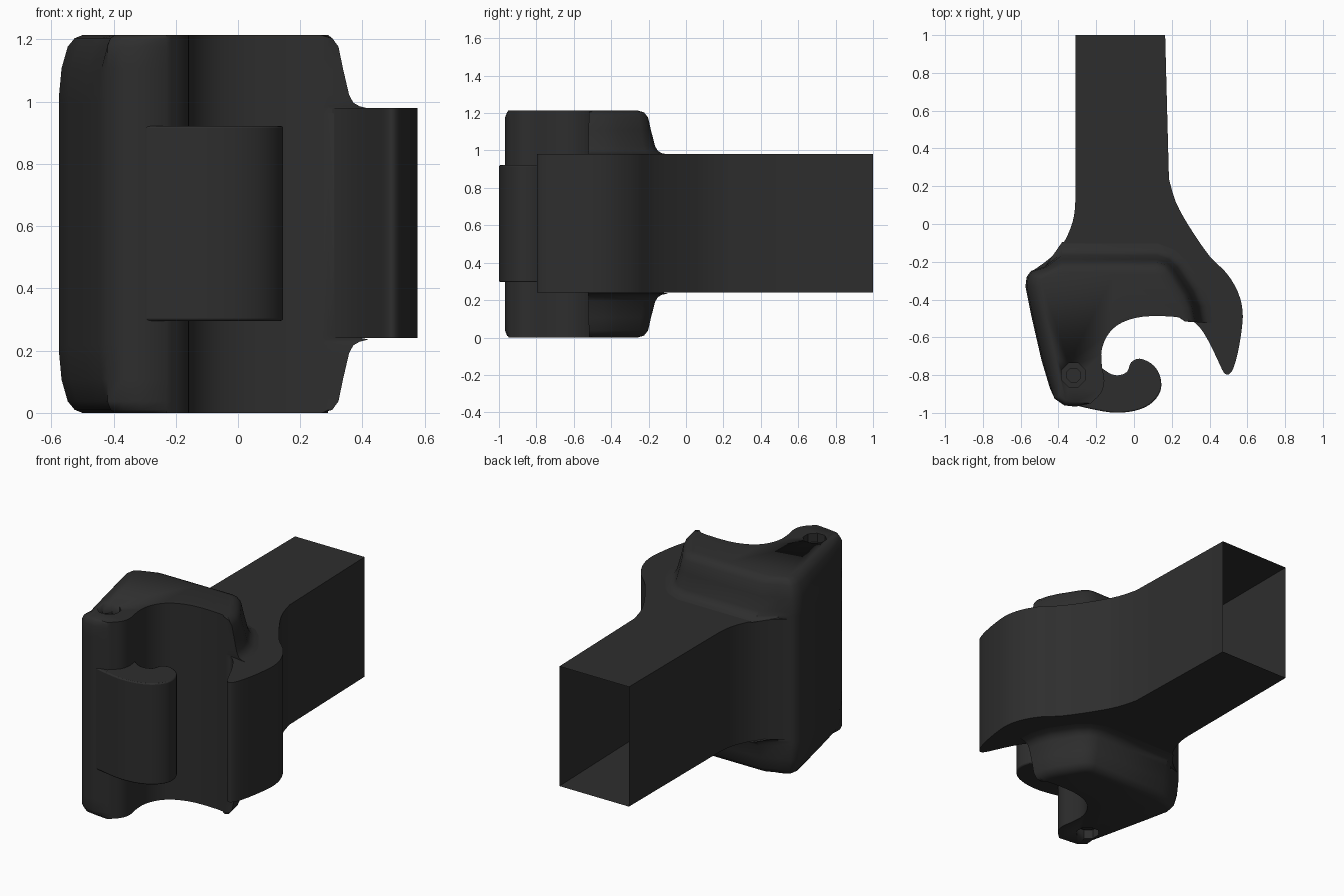
import bpy, bmesh, math

if "Cube" in bpy.data.objects:
    bpy.data.objects.remove(bpy.data.objects["Cube"])

CZ = 0.607  # mid height of the whole part

black = bpy.data.materials.new("matte_black")
black.diffuse_color = (0.027, 0.027, 0.027, 1)
black.use_nodes = True
black.node_tree.nodes["Principled BSDF"].inputs["Base Color"].default_value = black.diffuse_color


def finish(name, bm, angle=32):
    me = bpy.data.meshes.new(name)
    bm.to_mesh(me)
    bm.free()
    ob = bpy.data.objects.new(name, me)
    bpy.context.collection.objects.link(ob)
    me.materials.append(black)
    bpy.ops.object.select_all(action='DESELECT')
    ob.select_set(True)
    bpy.context.view_layer.objects.active = ob
    bpy.ops.object.shade_smooth_by_angle(angle=math.radians(angle))
    return ob


def smooth_path(pts, n=3):
    """Catmull-Rom curve through an open path."""
    p = [pts[0]] + pts + [pts[-1]]
    out = []
    for i in range(1, len(p) - 2):
        a, b, c, d = p[i - 1:i + 3]
        for k in range(n):
            t = k / n
            out.append(tuple(0.5 * (2 * b[j] + (c[j] - a[j]) * t
                             + (2 * a[j] - 5 * b[j] + 4 * c[j] - d[j]) * t * t
                             + (3 * b[j] - a[j] - 3 * c[j] + d[j]) * t ** 3)
                             for j in range(2)))
    return out + [pts[-1]]


def loft(rings):
    """Closed skin through equal rings of points, capped at both ends."""
    bm = bmesh.new()
    rows = [[bm.verts.new(p) for p in ring] for ring in rings]
    n = len(rows[0])
    for a, b in zip(rows, rows[1:]):
        for i in range(n):
            j = (i + 1) % n
            bm.faces.new((a[i], a[j], b[j], b[i]))
    bm.faces.new(rows[0][::-1])
    bm.faces.new(rows[-1])
    bmesh.ops.recalc_face_normals(bm, faces=bm.faces)
    return bm


def prism(pts, z0, z1):
    return loft([[(x, y, z) for x, y in pts] for z in (z0, z1)])


# Arm with fixed jaw: open-ended square tube that flares into a claw
left = smooth_path([(-0.31, 0.14), (-0.315, 0.06), (-0.335, -0.02), (-0.38, -0.11),
                    (-0.45, -0.185), (-0.54, -0.25)])
right = smooth_path([(0.185, 0.24), (0.22, 0.12), (0.29, -0.01), (0.40, -0.17),
                     (0.49, -0.26), (0.55, -0.36), (0.575, -0.46), (0.57, -0.56),
                     (0.55, -0.68), (0.525, -0.765), (0.50, -0.797), (0.475, -0.785),
                     (0.45, -0.735), (0.40, -0.63), (0.35, -0.55), (0.30, -0.505)])
arm_profile = ([(-0.31, 1.0)] + left + [(-0.50, -0.32), (-0.30, -0.45), (0.20, -0.48)]
               + right[::-1] + [(0.165, 1.0)])
bm = prism(arm_profile, 0.24, 0.98)
end = [f for f in bm.faces if all(v.co.y > 0.99 for v in f.verts)]
bmesh.ops.delete(bm, geom=end, context='FACES_ONLY')
finish("arm_and_jaw", bm)

# Head block: profile points with a side kind and an outward direction
# L = rounded left side, B = sloping back and right, F = front, N = plain recess
head = [(-0.575, -0.33, 'L', -1, 0), (-0.568, -0.28, 'L', -1, 0.15),
        (-0.545, -0.248, 'L', -0.8, 0.5), (-0.47, -0.225, 'L', -0.3, 0.6),
        (-0.38, -0.195, 'B', 0, 1), (-0.1, -0.195, 'B', 0, 1),
        (0.12, -0.195, 'B', 0.1, 1), (0.17, -0.21, 'B', 0.5, 0.8),
        (0.205, -0.245, 'B', 0.8, 0.55), (0.285, -0.37, 'B', 0.95, 0.4),
        (0.315, -0.44, 'B', 1, 0.1), (0.33, -0.52, 'B', 0.9, -0.05)]
recess = smooth_path([(0.29, -0.505), (0.20, -0.49), (0.05, -0.49), (-0.06, -0.52),
                      (-0.13, -0.575), (-0.17, -0.66), (-0.17, -0.75), (-0.157, -0.83),
                      (-0.175, -0.895), (-0.23, -0.95)])
head += [(x, y, 'N', 0, 0) for x, y in recess]
head += [(-0.31, -0.967, 'F', 0, -1), (-0.37, -0.96, 'F', -0.4, -1),
         (-0.42, -0.925, 'F', -1, -0.8), (-0.445, -0.87, 'L', -0.8, -0.2),
         (-0.49, -0.72, 'L', -1, -0.2), (-0.545, -0.48, 'L', -1, -0.2)]

# half height, and outward shift for each kind of side
section = [(0.607, -0.075, -0.065, -0.025), (0.597, -0.05, -0.03, -0.01),
           (0.57, -0.028, -0.008, 0), (0.50, -0.008, 0.008, 0),
           (0.415, 0, 0.03, 0), (0.39, 0, 0.045, 0), (0.378, 0, 0.068, 0),
           (0.371, 0, 0.10, 0), (0.355, 0, 0, 0)]
levels = section + [(-s[0],) + s[1:] for s in reversed(section)]
rings = []
for h, l, b, f in levels:
    shift = {'L': l, 'B': b, 'F': f, 'N': 0}
    rings.append([(x + dx * shift[k], y + dy * shift[k], CZ + h) for x, y, k, dx, dy in head])
head_ob = finish("head_block", loft(rings), 38)

# Pivot pockets at both ends of the head, each with a small pin in it
PX, PY = -0.32, -0.80


def octagon(r):
    return [(PX + r * math.cos(math.radians(22.5 + 45 * i)),
             PY + r * math.sin(math.radians(22.5 + 45 * i))) for i in range(8)]


for name, s in (("top", 1), ("bottom", -1)):
    a, b = sorted((CZ + s * 0.55, CZ + s * 0.66))
    cutter = finish(name + "_pocket_cutter", prism(octagon(0.068), a, b), 10)
    cutter.hide_render = True
    cutter.hide_viewport = True
    cutter.display_type = 'WIRE'
    mod = head_ob.modifiers.new(name + "_pocket", 'BOOLEAN')
    mod.operation = 'DIFFERENCE'
    mod.solver = 'EXACT'
    mod.object = cutter
    a, b = sorted((CZ + s * 0.54, CZ + s * 0.565))
    finish(name + "_pivot_pin", prism(octagon(0.042), a, b), 10)

# Hooked latch sticking out of the front of the head
latch = smooth_path([(-0.31, -0.96), (-0.20, -0.985), (-0.10, -0.999), (0.0, -0.99),
                     (0.08, -0.958), (0.13, -0.905), (0.145, -0.85), (0.13, -0.785),
                     (0.09, -0.738), (0.03, -0.713), (-0.015, -0.732), (-0.035, -0.78),
                     (-0.075, -0.80), (-0.12, -0.795), (-0.175, -0.76)])
latch += [(-0.25, -0.78), (-0.30, -0.87)]
latch_ob = finish("hook_latch", prism(latch, 0.296, 0.922))
bev = latch_ob.modifiers.new("soft_rim", 'BEVEL')
bev.width = 0.007
bev.segments = 2
bev.limit_method = 'ANGLE'
bev.angle_limit = math.radians(60)
